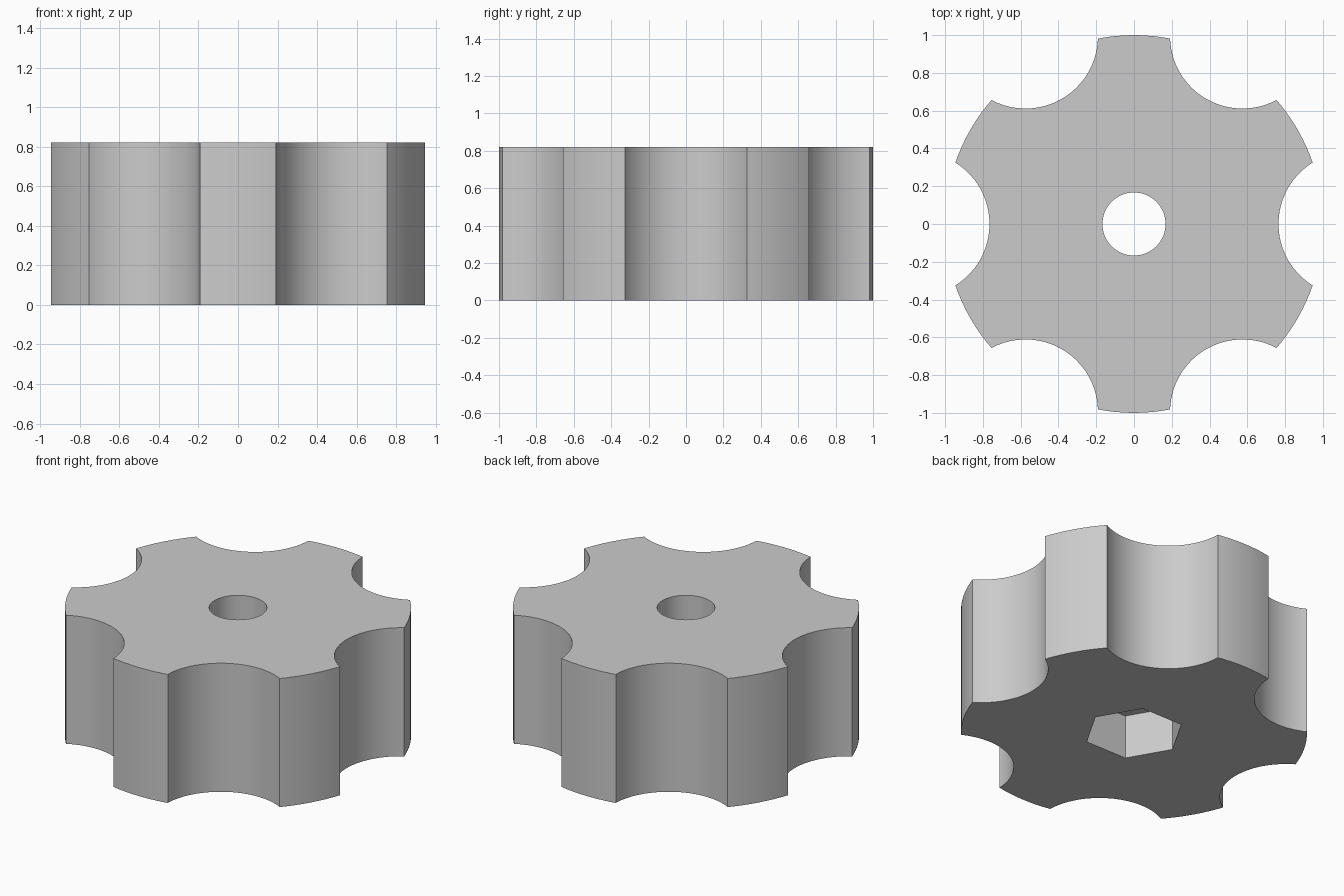
import bpy
from math import cos, sin, radians

if "Cube" in bpy.data.objects:
    bpy.data.objects.remove(bpy.data.objects["Cube"], do_unlink=True)

HEIGHT = 0.82
LOBES = 6
NOTCH_RADIUS = 0.383
NOTCH_DISTANCE = 1.148
BORE_RADIUS = 0.167
SOCKET_RADIUS = 0.29
SOCKET_DEPTH = 0.28
MARGIN = 0.1

grey = bpy.data.materials.new("plain_grey")
grey.use_nodes = True
colour = (0.6, 0.6, 0.6, 1)
grey.diffuse_color = colour
grey.node_tree.nodes["Principled BSDF"].inputs["Base Color"].default_value = colour


def prism(name, radius, bottom, top, sides, x=0, y=0, turn=0):
    """Upright cylinder or prism between two heights."""
    bpy.ops.mesh.primitive_cylinder_add(
        vertices=sides, radius=radius, depth=top - bottom,
        location=(x, y, (bottom + top) / 2), rotation=(0, 0, turn))
    obj = bpy.context.object
    obj.name = name
    obj.data.materials.append(grey)
    return obj


def cut(target, cutter):
    """Subtract the cutter and discard it."""
    cutter.hide_render = True
    mod = target.modifiers.new("cut", "BOOLEAN")
    mod.operation = "DIFFERENCE"
    mod.solver = "EXACT"
    mod.object = cutter
    bpy.context.view_layer.objects.active = target
    bpy.ops.object.modifier_apply(modifier=mod.name)
    bpy.data.objects.remove(cutter, do_unlink=True)


# Round body of the knob
knob = prism("knob_body", 1, 0, HEIGHT, 120)

# Finger notches around the rim
for i in range(LOBES):
    a = radians(360 / LOBES * i)
    cut(knob, prism("notch_cutter", NOTCH_RADIUS, -MARGIN, HEIGHT + MARGIN, 96,
                    NOTCH_DISTANCE * cos(a), NOTCH_DISTANCE * sin(a), a))

# Bolt bore right through the middle
cut(knob, prism("bore_cutter", BORE_RADIUS, -MARGIN, HEIGHT + MARGIN, 64))

# Hexagonal nut socket in the underside, corners lined up with the notches
cut(knob, prism("socket_cutter", SOCKET_RADIUS, -MARGIN, SOCKET_DEPTH, 6,
                turn=radians(30)))

# Smooth curved walls, keeping rims and corners crisp
bpy.ops.object.select_all(action="DESELECT")
knob.select_set(True)
bpy.context.view_layer.objects.active = knob
bpy.ops.object.shade_smooth_by_angle(angle=radians(25))
